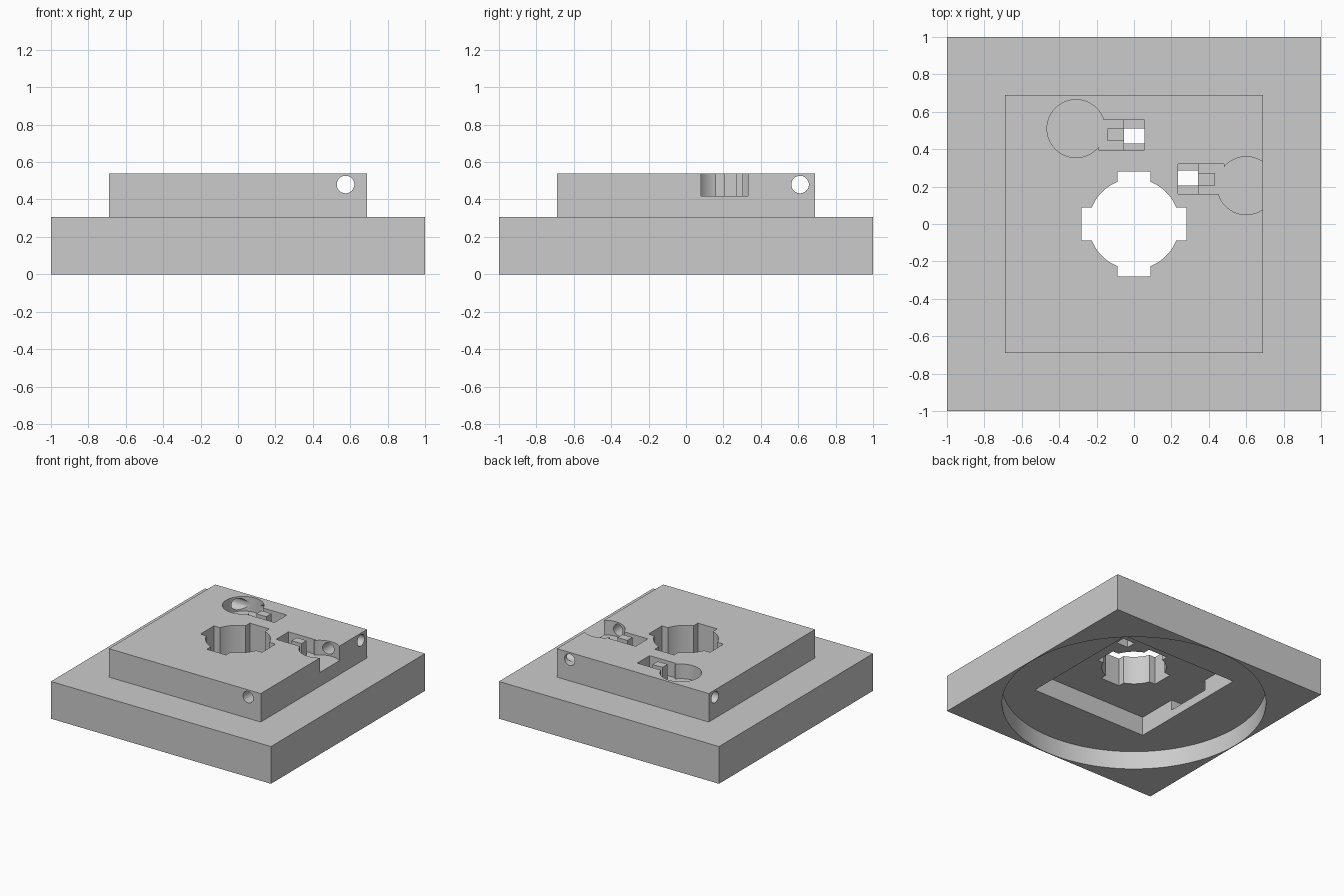
import bpy
import math

cube = bpy.data.objects.get("Cube")
if cube:
    bpy.data.objects.remove(cube, do_unlink=True)

TOP = 0.54        # top of the raised plate
STEP = 0.306      # top of the wide base
FLOOR = 0.42      # floor of the top pockets
OVER = 0.1        # cutters run past open faces by this much

grey = bpy.data.materials.new("plain grey")
grey.use_nodes = True
grey.diffuse_color = (0.6, 0.6, 0.6, 1)
grey.node_tree.nodes["Principled BSDF"].inputs["Base Color"].default_value = (0.6, 0.6, 0.6, 1)


def box(name, x, y, z):
    """Box from (low, high) ranges on each axis."""
    ranges = [sorted(r) for r in (x, y, z)]
    bpy.ops.mesh.primitive_cube_add(size=1, location=[sum(r) / 2 for r in ranges])
    ob = bpy.context.object
    ob.name = name
    ob.scale = [r[1] - r[0] for r in ranges]
    bpy.ops.object.transform_apply(location=True, rotation=True, scale=True)
    return ob


def cylinder(name, radius, centre, length, rotation=(0, 0, 0), sides=64):
    bpy.ops.mesh.primitive_cylinder_add(vertices=sides, radius=radius, depth=length,
                                        location=centre, rotation=rotation)
    ob = bpy.context.object
    ob.name = name
    bpy.ops.object.transform_apply(location=True, rotation=True, scale=True)
    return ob


def combine(target, tool, operation="DIFFERENCE"):
    mod = target.modifiers.new("combine", "BOOLEAN")
    mod.operation = operation
    mod.solver = "EXACT"
    mod.object = tool
    bpy.context.view_layer.objects.active = target
    bpy.ops.object.modifier_apply(modifier=mod.name)
    bpy.data.objects.remove(tool, do_unlink=True)


# Wide base with the raised plate joined on top
body = box("stepped_mount", (-1, 1), (-1, 1), (0, STEP))
combine(body, box("raised_plate", (-0.69, 0.69), (-0.69, 0.69), (0.25, TOP)), "UNION")

# Round recess underneath, then a deeper square pocket with a side notch
combine(body, cylinder("round_recess", 0.994, (0, 0, 0.025), 0.25, sides=128))
combine(body, box("square_pocket", (-0.53, 0.53), (-0.53, 0.53), (OVER, STEP)))
combine(body, box("side_notch", (-0.63, -0.5), (-0.19, 0.2), (0.22, STEP)))

# Central bore with four key slots
combine(body, cylinder("centre_bore", 0.242, (0, 0, TOP), 0.6))
combine(body, box("key_slot_x", (-0.28, 0.28), (-0.088, 0.088), (0.25, TOP + OVER)))
combine(body, box("key_slot_y", (-0.088, 0.088), (-0.28, 0.28), (0.25, TOP + OVER)))


def latch_pocket(cx, cy, s):
    """Round pocket plus a slot with a standing post and a through window."""
    up = (FLOOR, TOP + OVER)

    def part(name, x, y, z):
        combine(body, box(name, [cx + s * v for v in x], [cy + s * v for v in y], z))

    combine(body, cylinder("round_pocket", 0.155, (cx, cy, FLOOR + 0.15), 0.3))
    part("slot_side_low", (-0.26, -0.12), (-0.045, 0.0), up)
    part("slot_side_high", (-0.26, -0.12), (0.067, 0.115), up)
    part("slot_behind_post", (-0.167, -0.12), (-0.01, 0.08), up)
    part("slot_end", (-0.365, -0.257), (-0.045, 0.115), (0.37, TOP + OVER))
    part("window", (-0.365, -0.257), (0.0, 0.08), (0.25, TOP))


latch_pocket(0.6, 0.205, 1)
latch_pocket(-0.31, 0.51, -1)

# Two cross-drilled holes through the plate
combine(body, cylinder("hole_along_y", 0.047, (0.575, 0, 0.48), 2, (math.pi / 2, 0, 0), 32))
combine(body, cylinder("hole_along_x", 0.047, (0, 0.61, 0.48), 2, (0, math.pi / 2, 0), 32))

# Finish: one colour, smooth round walls, sharp edges
body.data.materials.clear()
body.data.materials.append(grey)
bpy.ops.object.select_all(action="DESELECT")
body.select_set(True)
bpy.context.view_layer.objects.active = body
bpy.ops.object.shade_smooth_by_angle(angle=math.radians(30))
